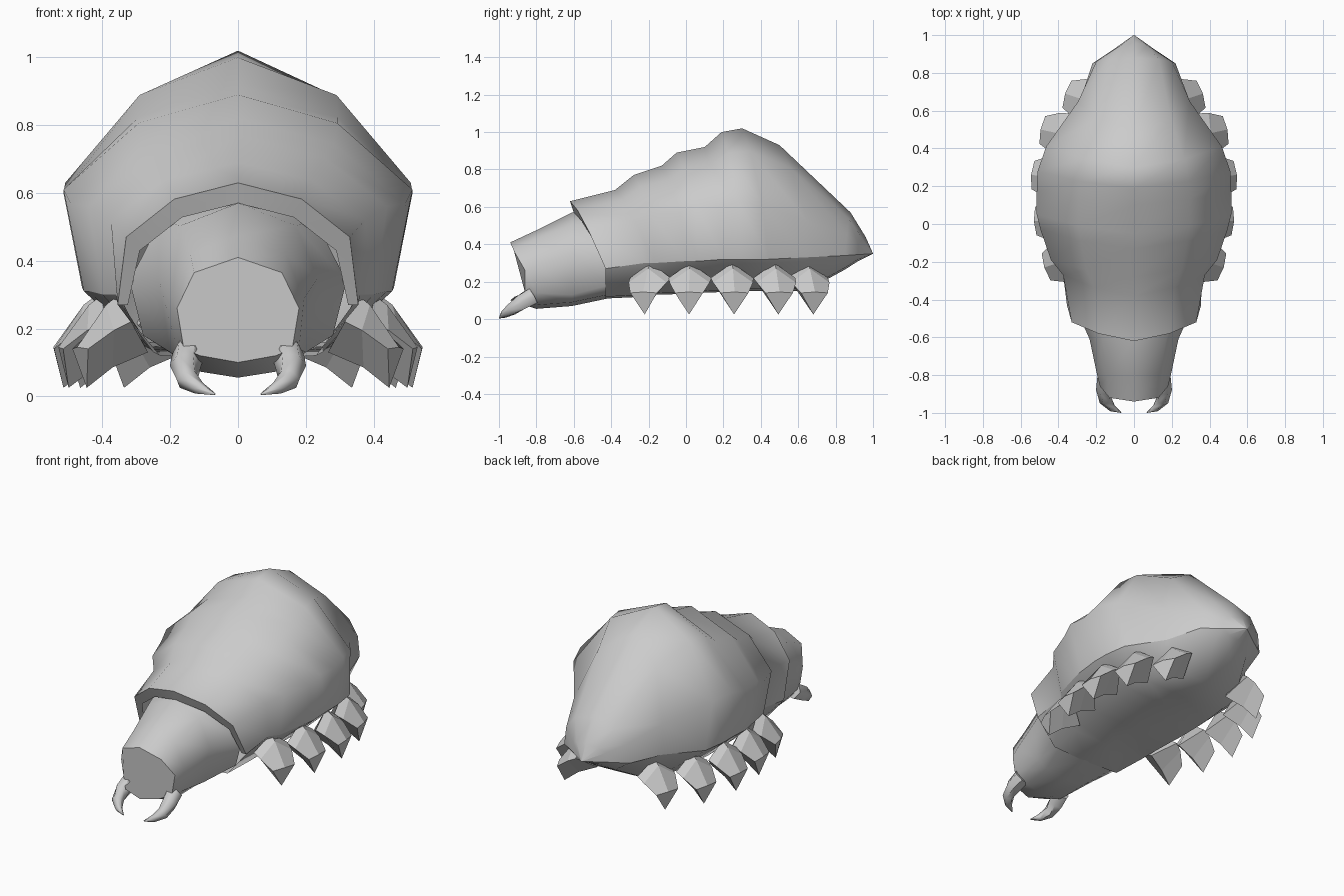
import bpy, bmesh, math
from mathutils import Vector, Matrix

if "Cube" in bpy.data.objects:
    bpy.data.objects.remove(bpy.data.objects["Cube"])


def finish(name, bm, angle):
    bmesh.ops.remove_doubles(bm, verts=bm.verts, dist=0.0005)
    bmesh.ops.recalc_face_normals(bm, faces=bm.faces)
    me = bpy.data.meshes.new(name)
    bm.to_mesh(me)
    bm.free()
    ob = bpy.data.objects.new(name, me)
    bpy.context.collection.objects.link(ob)
    bpy.ops.object.select_all(action='DESELECT')
    ob.select_set(True)
    bpy.context.view_layer.objects.active = ob
    if angle:
        bpy.ops.object.shade_smooth_by_angle(angle=math.radians(angle))
    return ob


def loft(name, rings, closed=False, caps=(), angle=58):
    bm = bmesh.new()
    vr = [[bm.verts.new(p) for p in r] for r in rings]
    n = len(rings[0])
    for a, b in zip(vr, vr[1:]):
        for i in range(n if closed else n - 1):
            j = (i + 1) % n
            bm.faces.new((a[i], a[j], b[j], b[i]))
    for c in caps:
        bm.faces.new(vr[c])
    return finish(name, bm, angle)


def both_sides(half):
    """Half section starting at x=0 -> full section, left to right."""
    left = [(-x, y, z) for x, y, z in half if x > 0]
    return left[::-1] + half


# Segmented shell: ridge y,z | side y,x,z | lower edge y,x,z
shell = [
    (-.60, .57, -.50, .29, .43, -.43, .325, .27),
    (-.62, .63, -.52, .33, .47, -.43, .355, .27),
    (-.38, .69, -.27, .375, .52, -.22, .36, .30),
    (-.28, .77, -.19, .44, .56, -.17, .40, .30),
    (-.13, .82, -.03, .495, .57, 0, .44, .31),
    (-.05, .89, .05, .515, .61, .07, .455, .31),
    (.10, .92, .17, .515, .60, .20, .46, .32),
    (.19, 1.0, .28, .51, .63, .30, .46, .32),
    (.30, 1.02, .41, .465, .61, .44, .44, .32),
    (.50, .93, .65, .295, .52, .64, .29, .33),
    (.88, .57, .86, .20, .45, .85, .22, .34),
    (.96, .44, .92, .11, .40, .92, .115, .345),
    (1.0, .35, 1.0, .002, .35, 1.0, .002, .35),
]
rings = []
for yt, zt, ys, xs, zs, yb, xb, zb in shell:
    full = .66 if yt > .4 else .57
    shoulder = (full * xs, yt + .4 * (ys - yt), zs + .7 * (zt - zs))
    rings.append(both_sides([(0, yt, zt), shoulder, (xs, ys, zs), (xb, yb, zb)]))
loft("shell", rings)

# Head tube: centre y, side y, top z, side x,z, lower x,z, bottom z
head = [
    (-.94, -.86, .41, .18, .26, .16, .14, .10),
    (-.80, -.80, .475, .195, .29, .18, .14, .055),
    (-.61, -.61, .57, .235, .35, .20, .13, .07),
    (-.42, -.42, .59, .32, .34, .28, .18, .11),
]
rings = []
for yc, ys, zt, xs, zs, xl, zl, zb in head:
    half = [(0, yc, zt), (.72 * xs, yc + .25 * (ys - yc), zs + .7 * (zt - zs)),
            (xs, ys, zs), (xl, ys, zl), (.7 * xl, yc + .3 * (ys - yc), zb + .02)]
    rings.append(both_sides(half) + [(0, yc, zb)])
loft("head", rings, closed=True, caps=(0,))

# Belly hangs from the shell's lower edge: lower x, bottom z per shell ring
belly = [(.23, .11), (.25, .12), (.26, .13), (.27, .135), (.28, .14), (.285, .145),
         (.285, .15), (.27, .15), (.22, .15), (.12, .265), (.07, .31), (.001, .35)]
rings = []
for (xl, zl), s in zip(belly, shell[1:]):
    yb, xb, zb = s[5:]
    rings.append(both_sides([(0, yb, zl), (xl, yb, min(zl + .01, .35)), (xb, yb, zb)]))
ob = loft("belly", rings)
if sum(p.normal.z * p.area for p in ob.data.polygons) > 0:
    ob.data.flip_normals()


# Stubby pointed legs: centre y, outer x, yaw
def leg(name, y, x, yaw, side):
    root = [(-.13, 0, .30), (-.13, -.115, .22), (-.22, 0, .13), (-.13, .115, .22)]
    mid = [(-.09, 0, .27), (-.08, -.107, .195), (-.11, 0, .085), (-.08, .107, .195)]
    end = [(0, 0, .145), (-.01, -.075, .14), (-.03, 0, .025), (-.01, .075, .14)]
    rot = Matrix.Rotation(math.radians(yaw), 3, 'Z')
    out = []
    for ring in (root, mid, end):
        pts = [rot @ Vector(p) + Vector((x, y, 0)) for p in ring]
        out.append([(side * p.x, p.y, p.z) for p in pts])
    loft(name, out, closed=True, caps=(0, 2), angle=0)


legs = [(-.23, .475, -18), (.015, .53, -3), (.26, .545, 6), (.50, .495, 12), (.69, .365, 18)]

# Curved mandibles: x, y, z, radius
jaw = [(.145, -.82, .125, .05), (.155, -.88, .09, .046), (.15, -.935, .05, .034),
       (.115, -.975, .024, .02), (.068, -.998, .006, .003)]
for side, tag in ((1, "right"), (-1, "left")):
    for i, (y, x, yaw) in enumerate(legs):
        leg(f"leg_{tag}_{i + 1}", y, x, yaw, side)
    rings = []
    for i, (x, y, z, r) in enumerate(jaw):
        a, b = jaw[max(i - 1, 0)], jaw[min(i + 1, len(jaw) - 1)]
        d = Vector([b[k] - a[k] for k in range(3)])
        q = d.to_track_quat('Z', 'Y')
        ring = []
        for k in range(6):
            t = k * math.tau / 6
            p = Vector((x, y, z)) + q @ Vector((r * math.cos(t), r * math.sin(t), 0))
            ring.append((side * p.x, max(p.y, -1), max(p.z, 0)))
        rings.append(ring)
    loft(f"mandible_{tag}", rings, closed=True, caps=(0, len(jaw) - 1), angle=60)
